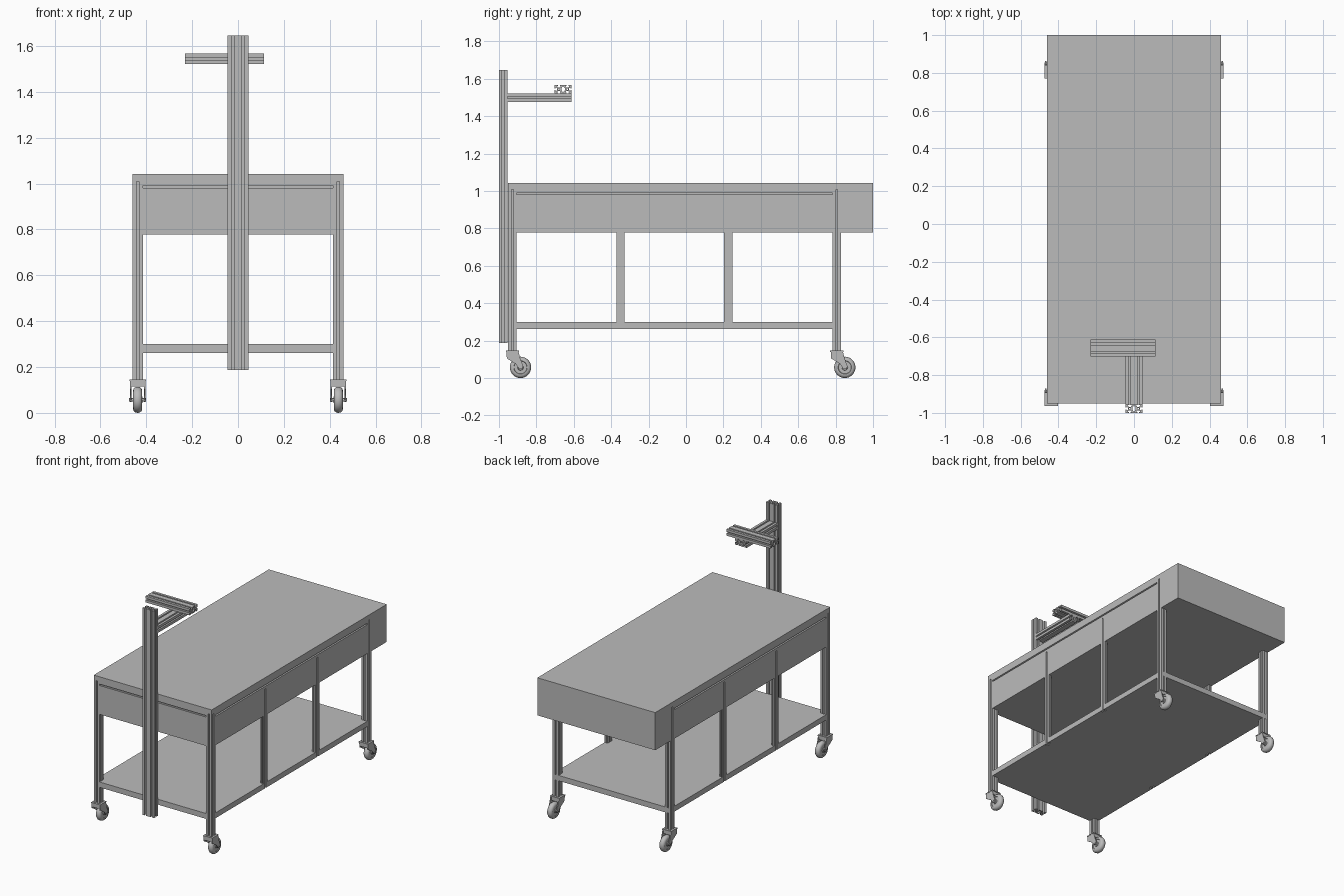
import bpy
import bmesh
import math
from mathutils import Matrix, Vector

if "Cube" in bpy.data.objects:
    bpy.data.objects.remove(bpy.data.objects["Cube"])

grey = bpy.data.materials.new("plain_grey")
grey.use_nodes = True
COLOUR = (0.5, 0.5, 0.5, 1)
grey.diffuse_color = COLOUR
grey.node_tree.nodes["Principled BSDF"].inputs["Base Color"].default_value = COLOUR

S = 0.045          # side of one slotted bar
X = 0.4375         # leg centre line
IN = X - S / 2     # inner face of the legs
OUT = X + S / 2    # outer face of the legs
FRONT, BACK = -0.928, 0.806   # leg centres along y
Y0, Y1 = FRONT + S / 2, BACK - S / 2
TOP = 1.008        # underside of the worktop lip
SHELF = 0.262      # underside of the shelf
POSTS = (-0.35, 0.227)
POST_DEPTH = 0.024


def add(name, mesh):
    mesh.name = name
    mesh.materials.clear()
    mesh.materials.append(grey)
    ob = bpy.data.objects.new(name, mesh)
    bpy.context.collection.objects.link(ob)
    return ob


def from_bm(name, bm):
    bmesh.ops.recalc_face_normals(bm, faces=bm.faces)
    mesh = bpy.data.meshes.new(name)
    bm.to_mesh(mesh)
    bm.free()
    return add(name, mesh)


def box(name, lo, hi):
    lo, hi = Vector(lo), Vector(hi)
    bm = bmesh.new()
    bmesh.ops.create_cube(bm, size=1, matrix=Matrix.Translation((lo + hi) / 2) @ Matrix.Diagonal((*(hi - lo), 1)))
    return from_bm(name, bm)


def smooth(ob):
    bpy.ops.object.select_all(action="DESELECT")
    ob.select_set(True)
    bpy.context.view_layer.objects.active = ob
    bpy.ops.object.shade_smooth_by_angle(angle=math.radians(35))


# Slotted bar: outline with a T-slot per cell face, plus hollow cores
SLOT = [(-0.22, 0), (-0.22, 0.2), (-0.48, 0.2), (-0.25, 0.58),
        (0.25, 0.58), (0.48, 0.2), (0.22, 0.2), (0.22, 0)]
AXES = {"x": Matrix(((0, 0, 1), (1, 0, 0), (0, 1, 0))),
        "y": Matrix(((1, 0, 0), (0, 0, 1), (0, -1, 0))),
        "z": Matrix.Identity(3)}


def bar(name, axis, lo, hi, centre, cells=1, width=S):
    """Bar along an axis from lo to hi; centre gives the other two coordinates."""
    outline = []
    for k, n in enumerate((cells, 1, cells, 1)):
        turn = Matrix.Rotation(k * math.pi / 2, 2)
        depth = 1 if k % 2 == 0 else cells
        outline.append(turn @ Vector((-n, -depth)))
        for c in range(n):
            mid = 2 * c - n + 1
            outline += [turn @ Vector((mid + u, v - depth)) for u, v in SLOT]
    loops = [outline]
    for c in range(cells):
        mid = 2 * c - cells + 1
        loops.append([Vector((mid + 0.18 * math.cos(a * math.pi / 4), 0.18 * math.sin(a * math.pi / 4)))
                      for a in range(8)])
    if cells == 2:
        loops.append([Vector(p) for p in ((-0.4, -0.25), (0, -0.72), (0.4, -0.25),
                                          (0.4, 0.25), (0, 0.72), (-0.4, 0.25))])
    cu = bpy.data.curves.new(name, "CURVE")
    cu.dimensions = "2D"
    cu.fill_mode = "BOTH"
    cu.extrude = (hi - lo) / 2
    for loop in loops:
        sp = cu.splines.new("POLY")
        sp.points.add(len(loop) - 1)
        sp.use_cyclic_u = True
        for p, v in zip(sp.points, loop):
            p.co = (v.x * width / 2, v.y * S / 2, 0, 1)
    tmp = bpy.data.objects.new(name + "_curve", cu)
    bpy.context.collection.objects.link(tmp)
    dg = bpy.context.evaluated_depsgraph_get()
    mesh = bpy.data.meshes.new_from_object(tmp.evaluated_get(dg))
    bpy.data.objects.remove(tmp)
    loc = list(centre)
    loc.insert("xyz".index(axis), (lo + hi) / 2)
    mesh.transform(Matrix.Translation(loc) @ AXES[axis].to_4x4())
    for poly in mesh.polygons:
        poly.use_smooth = False
    add(name, mesh)


def carve(name, lo, hi, cuts):
    """Block with box-shaped notches cut away."""
    block = box(name, lo, hi)
    cutters = [box("cutter", a, b) for a, b in cuts]
    for c in cutters:
        c.hide_render = True
        mod = block.modifiers.new("cut", "BOOLEAN")
        mod.operation = "DIFFERENCE"
        mod.solver = "EXACT"
        mod.object = c
    dg = bpy.context.evaluated_depsgraph_get()
    mesh = bpy.data.meshes.new_from_object(block.evaluated_get(dg))
    for ob in cutters + [block]:
        bpy.data.objects.remove(ob)
    add(name, mesh)


# Frame, noting the space its uprights and rails take up
uprights, rails = [], [((-1, -2, TOP - S), (1, Y0, TOP))]
bar("front_rail", "x", -IN, IN, (FRONT, TOP - S / 2))
for side, s in (("left", 1), ("right", -1)):
    x = s * X
    bar(side + "_rail", "y", Y0, Y1, (x, TOP - S / 2))
    near, far = sorted((s * IN, s))
    rails.append(((near, -2, TOP - S), (far, BACK + S / 2, TOP)))
    for end, y in (("front", FRONT), ("back", BACK)):
        bar(f"{side}_{end}_leg", "z", 0.146, TOP, (x, y))
        y_low = -2 if end == "front" else Y1
        uprights.append(((near, y_low, 0), (far, y + S / 2, TOP)))
    near, far = sorted((s * (OUT - POST_DEPTH), s))
    for i, y in enumerate(POSTS):
        bar(f"{side}_post_{i + 1}", "z", SHELF, TOP - S, (s * (OUT - POST_DEPTH / 2), y), width=POST_DEPTH)
        uprights.append(((near, y - S / 2, 0), (far, y + S / 2, TOP - S / 2)))

# Worktop block and lower shelf, notched around the frame
carve("worktop", (-OUT, FRONT - S / 2, 0.777), (OUT, 1, 1.042), uprights + rails)
carve("shelf", (-OUT, FRONT - S / 2, SHELF), (OUT, BACK + S / 2, 0.3), uprights)

# Mast with arm and crossbar
bar("mast", "z", 0.187, 1.646, (0, -0.9775), 2)
bar("arm", "y", -0.955, -0.612, (0, 1.499), 2)
bar("crossbar", "x", -0.23, 0.113, (-0.657, 1.544), 2)


def lathe(name, profile, centre):
    """Turn (x, radius) points about the x axis."""
    bm = bmesh.new()
    vs = [bm.verts.new((x, 0, r)) for x, r in profile]
    es = [bm.edges.new(p) for p in zip(vs, vs[1:])]
    bmesh.ops.spin(bm, geom=vs + es, cent=(0, 0, 0), axis=(1, 0, 0),
                   angle=math.tau, steps=32, use_merge=False)
    bmesh.ops.remove_doubles(bm, verts=bm.verts, dist=1e-5)
    bmesh.ops.translate(bm, verts=bm.verts, vec=centre)
    smooth(from_bm(name, bm))


def side_plate(name, points, x0, x1):
    """Flat plate with a (y, z) outline."""
    bm = bmesh.new()
    face = bm.faces.new([bm.verts.new((x0, y, z)) for y, z in points])
    out = bmesh.ops.extrude_face_region(bm, geom=[face])["geom"]
    bmesh.ops.translate(bm, verts=[g for g in out if isinstance(g, bmesh.types.BMVert)], vec=(x1 - x0, 0, 0))
    from_bm(name, bm)


# Casters, trailing towards the back
R, TRAIL = 0.057, 0.043
half = [(0.0, R), (0.01, R - 0.002), (0.017, R - 0.008), (0.02, R - 0.016),
        (0.02, 0.036), (0.016, 0.034), (0.016, 0.016), (0.021, 0.014), (0.021, 0)]
TIRE = [(-x, r) for x, r in reversed(half[1:])] + half
FORK = [(-0.032, 0.143), (0.032, 0.143), (0.042, 0.105), (0.058, 0.062),
        (0.05, 0.047), (0.036, 0.049), (0.018, 0.075), (-0.03, 0.105)]
for side, s in (("left", 1), ("right", -1)):
    for end, y in (("front", FRONT), ("back", BACK)):
        x, n = s * X, f"{side}_{end}_caster"
        box(n + "_plate", (x - 0.036, y - 0.035, 0.14), (x + 0.036, y + 0.035, 0.146))
        box(n + "_crown", (x - 0.028, y - 0.032, 0.115), (x + 0.028, y + 0.032, 0.14))
        for t in (-1, 1):
            side_plate(f"{n}_fork_{'inner' if t == -s else 'outer'}",
                       [(y + a, b) for a, b in FORK], x + t * 0.027, x + t * 0.034)
        hub = (x, y + TRAIL, R)
        lathe(n + "_wheel", TIRE, hub)
        lathe(n + "_axle", [(-0.037, 0), (-0.037, 0.007), (0.037, 0.007), (0.037, 0)], hub)
